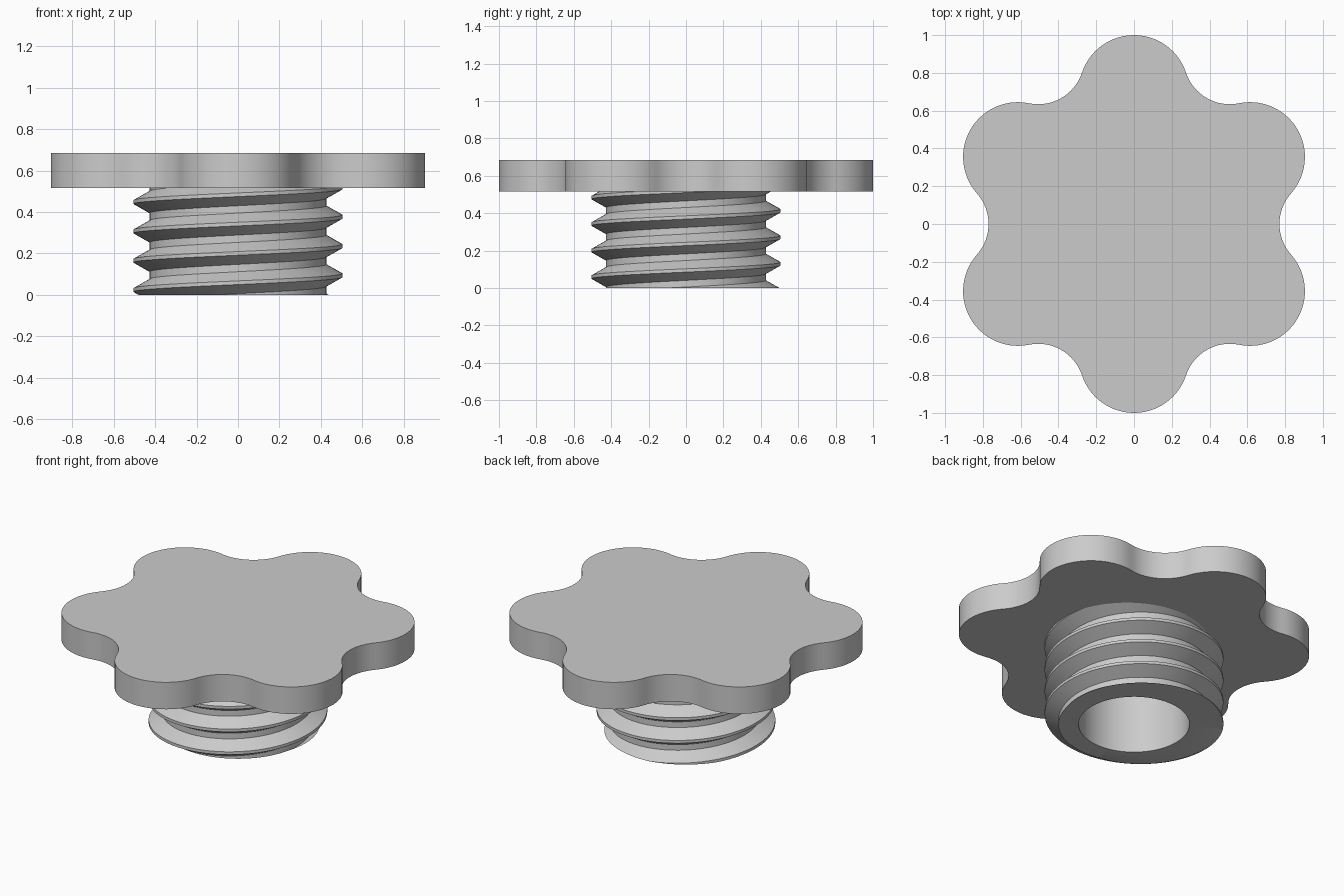
import bpy, bmesh, math
from math import cos, sin, pi
from mathutils import Vector

cube = bpy.data.objects.get("Cube")
if cube:
    bpy.data.objects.remove(cube, do_unlink=True)

HEAD_BOTTOM, HEAD_TOP = 0.516, 0.684
CREST, ROOT, PITCH, PHASE = 0.505, 0.427, 0.1417, -0.048
BORE = 0.313

grey = bpy.data.materials.new("plain grey")
grey.use_nodes = True
colour = (0.6, 0.6, 0.6, 1)
grey.diffuse_color = colour
grey.node_tree.nodes["Principled BSDF"].inputs["Base Color"].default_value = colour


def finish(bm, name):
    bmesh.ops.recalc_face_normals(bm, faces=bm.faces[:])
    mesh = bpy.data.meshes.new(name)
    bm.to_mesh(mesh)
    bm.free()
    mesh.materials.append(grey)
    obj = bpy.data.objects.new(name, mesh)
    bpy.context.collection.objects.link(obj)
    bpy.ops.object.select_all(action='DESELECT')
    obj.select_set(True)
    bpy.context.view_layer.objects.active = obj
    bpy.ops.object.shade_smooth_by_angle(angle=math.radians(30))


def arc(cx, cy, r, start, end, steps):
    """Points along an arc, leaving out the last one."""
    for i in range(steps):
        a = start + (end - start) * i / steps
        yield cx + r * cos(a), cy + r * sin(a)


# Six-lobed grip: convex lobe arcs joined by tangent concave arcs
lobe_dist, lobe_r = 0.71, 0.29
dip_dist, dip_r = 1.014, 0.244
bend = math.atan2(dip_dist * sin(pi / 6), dip_dist * cos(pi / 6) - lobe_dist)
outline = []
for k in range(6):
    a = pi / 2 + k * pi / 3
    outline += arc(lobe_dist * cos(a), lobe_dist * sin(a), lobe_r, a - bend, a + bend, 28)
    b = a + pi / 6
    outline += arc(dip_dist * cos(b), dip_dist * sin(b), dip_r,
                   a + bend + pi, a + 4 * pi / 3 - bend, 16)
bm = bmesh.new()
base = bm.faces.new([bm.verts.new((x, y, HEAD_BOTTOM)) for x, y in outline])
top = bmesh.ops.extrude_face_region(bm, geom=[base], use_keep_orig=True)
for v in top["geom"]:
    if isinstance(v, bmesh.types.BMVert):
        v.co.z = HEAD_TOP
finish(bm, "lobed_grip")

# Threaded stem: one continuous helical strip, each turn welded to the next
SEG = 96
profile = [(CREST, -1 / 16), (CREST, 1 / 16), (ROOT, 3 / 8), (ROOT, 5 / 8)]
bm = bmesh.new()
rows = []
for turn in range(-2, 7):
    for r, offset in profile:
        rows.append([bm.verts.new((r * cos(2 * pi * i / SEG), r * sin(2 * pi * i / SEG),
                                   PHASE + PITCH * (turn + offset + i / SEG)))
                     for i in range(SEG)])


def helix_vert(row, i):
    return rows[row][i] if i < SEG else rows[row + 4][0]


for row in range(len(rows) - 5):
    for i in range(SEG):
        bm.faces.new([helix_vert(row, i), helix_vert(row, i + 1),
                      helix_vert(row + 1, i + 1), helix_vert(row + 1, i)])

# Trim the thread flat at the foot and under the grip
for z, side in ((0, -1), (HEAD_BOTTOM, 1)):
    bmesh.ops.bisect_plane(bm, geom=bm.verts[:] + bm.edges[:] + bm.faces[:], dist=1e-6,
                           plane_co=(0, 0, z), plane_no=(0, 0, side), clear_outer=True)
bmesh.ops.remove_doubles(bm, verts=bm.verts[:], dist=1e-5)

# Foot ring, then the bore going up to the grip
rim = [e for e in bm.edges if e.is_boundary and all(abs(v.co.z) < 1e-4 for v in e.verts)]
for height in (0, HEAD_BOTTOM):
    new = bmesh.ops.extrude_edge_only(bm, edges=rim)["geom"]
    for v in new:
        if isinstance(v, bmesh.types.BMVert):
            flat = Vector((v.co.x, v.co.y, 0)).normalized() * BORE
            v.co = (flat.x, flat.y, height)
    rim = [e for e in new if isinstance(e, bmesh.types.BMEdge)]
finish(bm, "threaded_stem")
